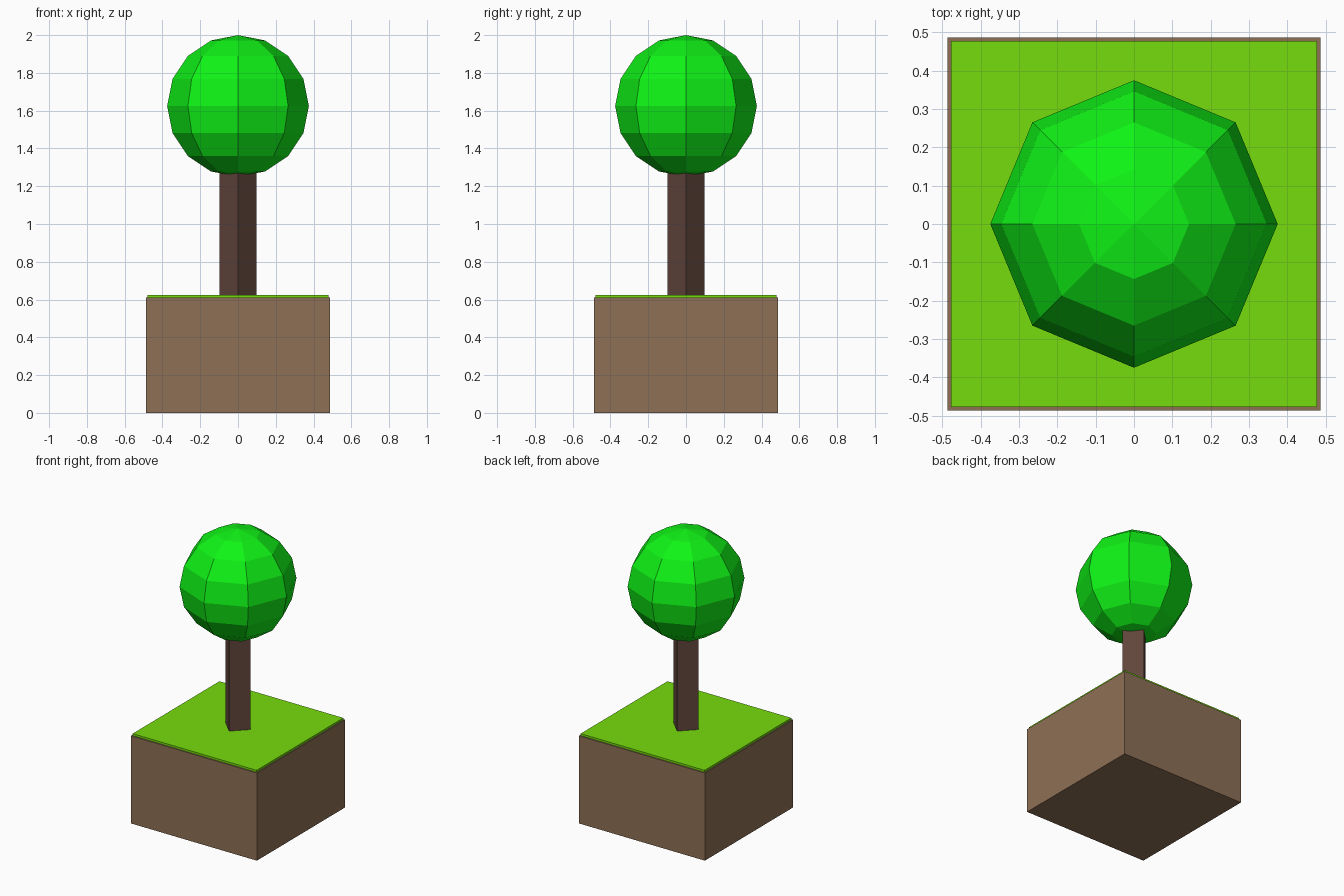
import bpy, math

if "Cube" in bpy.data.objects:
    bpy.data.objects.remove(bpy.data.objects["Cube"])


def finish(name, color):
    # name the active object and give it a plain coloured material
    ob = bpy.context.object
    ob.name = name
    mat = bpy.data.materials.new(name + "_material")
    mat.diffuse_color = (*color, 1)
    mat.use_nodes = True
    mat.node_tree.nodes["Principled BSDF"].inputs["Base Color"].default_value = mat.diffuse_color
    ob.data.materials.append(mat)
    return ob


def box(name, half, z0, z1, color):
    bpy.ops.mesh.primitive_cube_add(size=1, location=(0, 0, (z0 + z1) / 2))
    bpy.context.object.scale = (2 * half, 2 * half, z1 - z0)
    bpy.ops.object.transform_apply(location=False, rotation=False, scale=True)
    return finish(name, color)


# Soil block and the slightly inset grass slab
box("soil_block", 0.486, 0, 0.611, (0.27, 0.16, 0.09))
box("grass_top", 0.478, 0.611, 0.625, (0.18, 0.72, 0.004))

# Square trunk turned so its corners lie on the axes
trunk = box("trunk", 0.098 / math.sqrt(2), 0.62, 1.34, (0.12, 0.06, 0.045))
trunk.rotation_euler.z = math.radians(45)

# Eight-sided low-poly crown
bpy.ops.mesh.primitive_uv_sphere_add(segments=8, ring_count=8, radius=0.375,
                                     location=(0, 0, 1.625))
finish("leaf_crown", (0.005, 0.9, 0.008))
